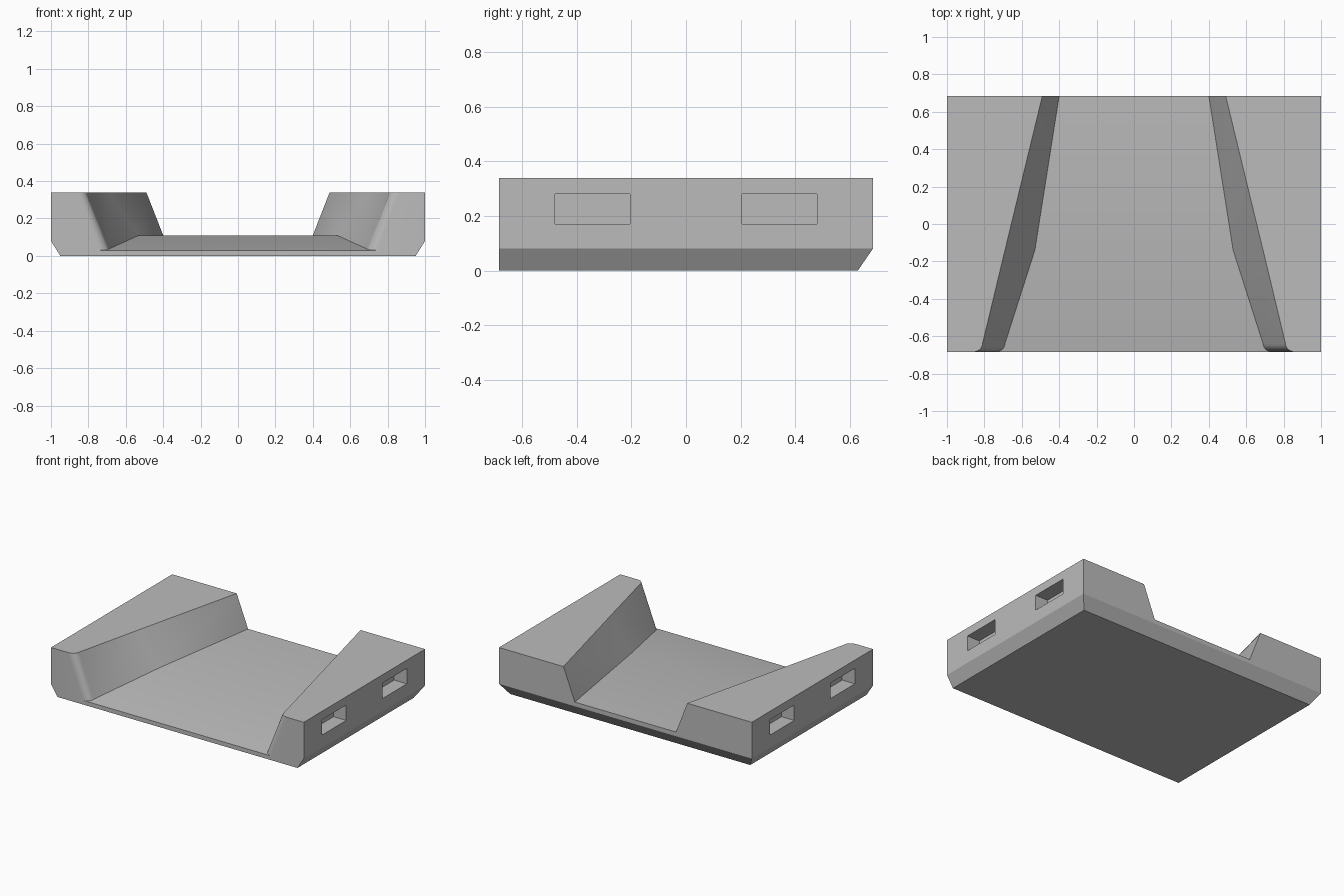
import bpy, bmesh, math

cube = bpy.data.objects.get("Cube")
if cube:
    bpy.data.objects.remove(cube, do_unlink=True)

HALF_W, HALF_D, TOP = 1.0, 0.685, 0.34
CHAMFER_X, CHAMFER_Y, CHAMFER_Z = 0.05, 0.055, 0.08

grey = bpy.data.materials.new("plain grey")
grey.use_nodes = True
colour = (0.5, 0.5, 0.5, 1)
grey.diffuse_color = colour
grey.node_tree.nodes["Principled BSDF"].inputs["Base Color"].default_value = colour


def new_object(name, bm):
    bmesh.ops.recalc_face_normals(bm, faces=bm.faces)
    mesh = bpy.data.meshes.new(name)
    bm.to_mesh(mesh)
    bm.free()
    mesh.materials.append(grey)
    obj = bpy.data.objects.new(name, mesh)
    bpy.context.collection.objects.link(obj)
    return obj


# Channel stations from back to front: y, floor half width, floor z, rim half width
stations = [(HALF_D, 0.40, 0.11, 0.49), (-0.14, 0.53, 0.11, 0.69)]
STEPS = 6
for i in range(STEPS + 1):  # rounded flare at the mouth
    a = math.pi / 2 * i / STEPS
    flare = 0.055 * (1 - math.cos(a))
    s = math.sin(a)
    stations.append((-0.64 - 0.045 * s, 0.69 + flare, 0.037 - 0.007 * s, 0.81 + flare))

# Tray body: a U-shaped section lofted along the stations
bm = bmesh.new()
rings = []
for i, (y, floor_x, floor_z, rim_x) in enumerate(stations):
    base_y = y - CHAMFER_Y if i == 0 else y
    half = [(floor_x, y, floor_z), (rim_x, y, TOP), (HALF_W, y, TOP),
            (HALF_W, y, CHAMFER_Z), (HALF_W - CHAMFER_X, base_y, 0)]
    right = [bm.verts.new(p) for p in half]
    left = [bm.verts.new((-x, py, z)) for x, py, z in half]
    rings.append((right, left))

for (r0, l0), (r1, l1) in zip(rings, rings[1:]):
    for a, b in ((r0, r1), (l0, l1)):
        # sloping wall, split from back rim to front floor
        bm.faces.new((a[0], a[1], b[0]))
        bm.faces.new((a[1], b[1], b[0]))
        for k in range(1, 4):
            bm.faces.new((a[k], a[k + 1], b[k + 1], b[k]))
    for k in (0, 4):  # channel floor and underside
        bm.faces.new((r0[k], l0[k], l1[k], r1[k]))

# End faces and back chamfer
r, l = rings[0]
bm.faces.new(r[:4] + l[3::-1])
bm.faces.new((r[3], r[4], l[4], l[3]))
r, l = rings[-1]
bm.faces.new(r + l[::-1])
tray = new_object("tray_body", bm)

# Rectangular slots in both sides
SLOT_DEPTH = 0.1
bm = bmesh.new()
for sx in (-1, 1):
    for sy in (-1, 1):
        made = bmesh.ops.create_cube(bm, size=1)["verts"]
        bmesh.ops.scale(bm, vec=(2 * SLOT_DEPTH, 0.275, 0.11), verts=made)
        bmesh.ops.translate(bm, vec=(sx * HALF_W, sy * 0.3425, 0.225), verts=made)
cutter = new_object("slot_cutter", bm)
cutter.hide_render = True

cut = tray.modifiers.new("side_slots", 'BOOLEAN')
cut.operation = 'DIFFERENCE'
cut.solver = 'EXACT'
cut.object = cutter

bpy.ops.object.select_all(action='DESELECT')
tray.select_set(True)
bpy.context.view_layer.objects.active = tray
bpy.ops.object.modifier_apply(modifier=cut.name)
bpy.data.objects.remove(cutter, do_unlink=True)
bpy.ops.object.shade_smooth_by_angle(angle=math.radians(30))
